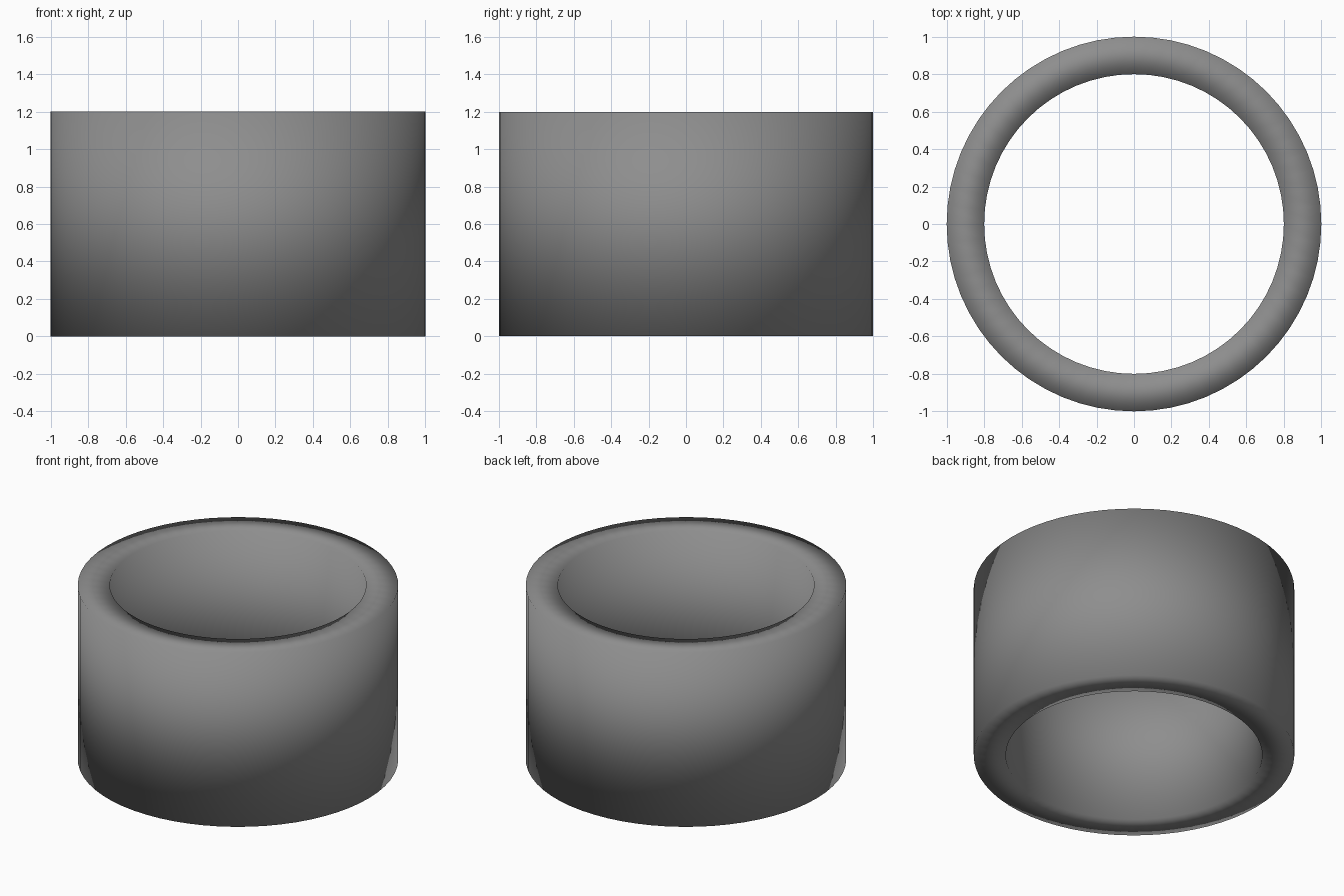
import bpy
import bmesh
from math import cos, sin, tau

if "Cube" in bpy.data.objects:
    bpy.data.objects.remove(bpy.data.objects["Cube"])

SEGMENTS = 64
# Wall cross-section as (radius, height)
PROFILE = [(1.0, 0.0), (1.0, 1.2), (0.8, 1.2), (0.8, 0.0)]

# Open tube: revolve the wall section around z
bm = bmesh.new()
rings = []
for i in range(SEGMENTS):
    a = tau * i / SEGMENTS
    rings.append([bm.verts.new((r * cos(a), r * sin(a), z)) for r, z in PROFILE])

n = len(PROFILE)
for i in range(SEGMENTS):
    here, after = rings[i], rings[(i + 1) % SEGMENTS]
    for j in range(n):
        k = (j + 1) % n
        face = bm.faces.new((here[j], after[j], after[k], here[k]))
        face.smooth = True  # soft shading runs over the rims

bmesh.ops.recalc_face_normals(bm, faces=bm.faces)
mesh = bpy.data.meshes.new("tube_ring")
bm.to_mesh(mesh)
bm.free()
tube = bpy.data.objects.new("tube_ring", mesh)
bpy.context.collection.objects.link(tube)

# Dark grey finish
grey = bpy.data.materials.new("dark_grey")
grey.diffuse_color = (0.27, 0.27, 0.27, 1.0)
grey.use_nodes = True
grey.node_tree.nodes["Principled BSDF"].inputs["Base Color"].default_value = grey.diffuse_color
mesh.materials.append(grey)
